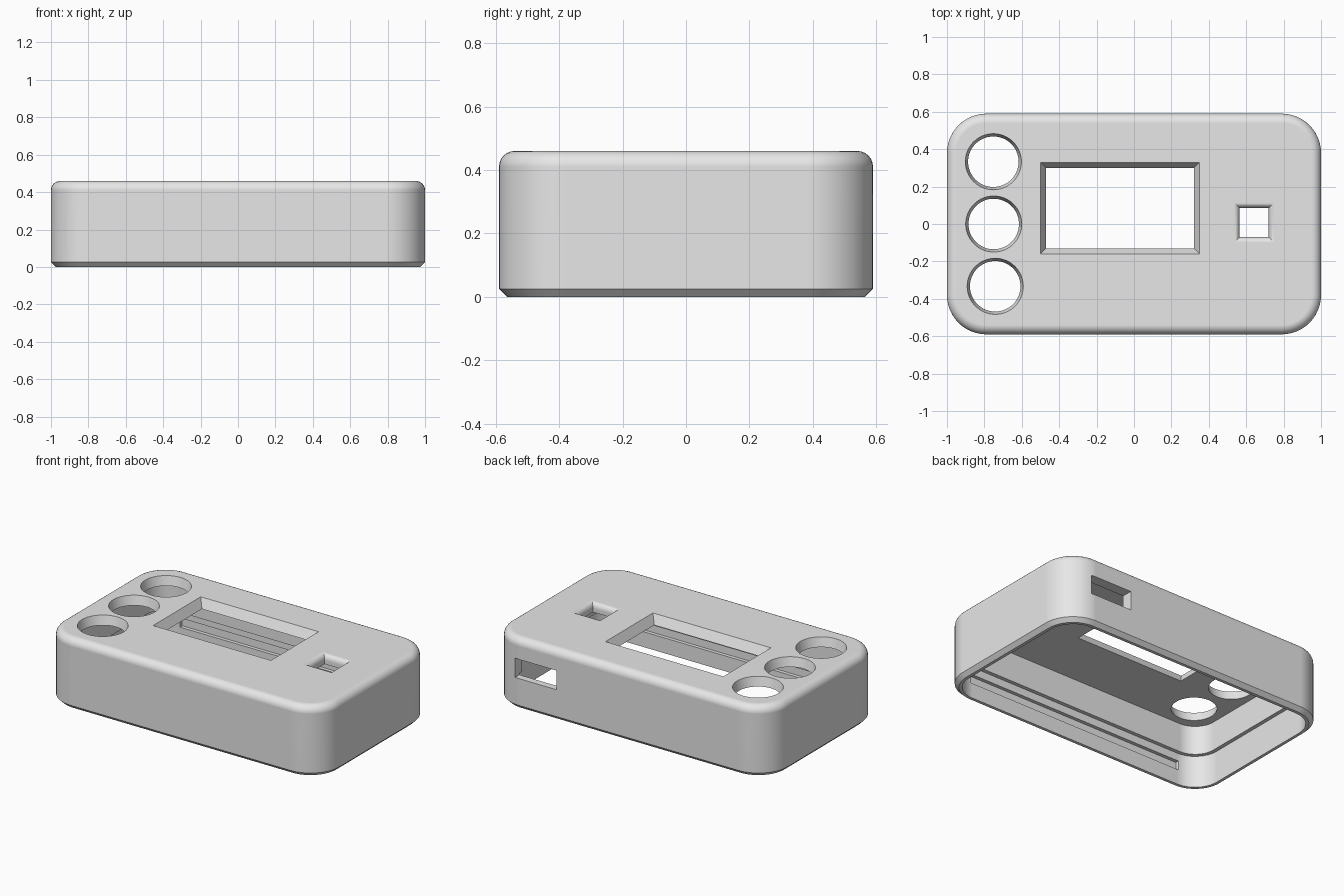
import bpy, bmesh, math

cube = bpy.data.objects.get("Cube")
if cube:
    bpy.data.objects.remove(cube, do_unlink=True)

HALF_X, HALF_Y, HEIGHT, CORNER = 1.0, 0.59, 0.46, 0.21
FILLET, CEILING, WALL, LIP, LEDGE_Z = 0.05, 0.40, 0.07, 0.045, 0.21

grey = bpy.data.materials.new("plain grey")
grey.use_nodes = True
colour = (0.8, 0.8, 0.8, 1)
grey.diffuse_color = colour
grey.node_tree.nodes["Principled BSDF"].inputs["Base Color"].default_value = colour


def rounded_rect(inset, z, steps=12):
    """Points of the case outline, moved inwards by inset."""
    r = CORNER - inset
    points = []
    for quarter, (sx, sy) in enumerate([(1, 1), (-1, 1), (-1, -1), (1, -1)]):
        for i in range(steps + 1):
            a = math.radians(90) * (quarter + i / steps)
            points.append((sx * (HALF_X - CORNER) + r * math.cos(a),
                           sy * (HALF_Y - CORNER) + r * math.sin(a), z))
    return points


def circle(cx, cy, r, z, n=64):
    return [(cx + r * math.cos(2 * math.pi * i / n),
             cy + r * math.sin(2 * math.pi * i / n), z) for i in range(n)]


def rect(x0, x1, y0, y1, grow, z):
    return [(x0 - grow, y0 - grow, z), (x1 + grow, y0 - grow, z),
            (x1 + grow, y1 + grow, z), (x0 - grow, y1 + grow, z)]


def loft(name, rings):
    """Closed solid through a stack of matching rings."""
    bm = bmesh.new()
    loops = [[bm.verts.new(p) for p in ring] for ring in rings]
    n = len(loops[0])
    for low, high in zip(loops, loops[1:]):
        for i in range(n):
            j = (i + 1) % n
            bm.faces.new((low[i], low[j], high[j], high[i]))
    bm.faces.new(loops[0][::-1])
    bm.faces.new(loops[-1])
    bmesh.ops.recalc_face_normals(bm, faces=bm.faces)
    mesh = bpy.data.meshes.new(name)
    bm.to_mesh(mesh)
    bm.free()
    mesh.materials.append(grey)
    obj = bpy.data.objects.new(name, mesh)
    bpy.context.collection.objects.link(obj)
    return obj


# Hollow case: ceiling, inner wall, lid ledge, rim, chamfer, outer wall, top fillet
profile = [(WALL, CEILING), (WALL, LEDGE_Z), (LIP, LEDGE_Z), (LIP, 0), (0.025, 0), (0, 0.025)]
for i in range(7):
    a = math.radians(90) * i / 6
    profile.append((FILLET * (1 - math.cos(a)), HEIGHT - FILLET + FILLET * math.sin(a)))
case = loft("case_shell", [rounded_rect(inset, z) for inset, z in profile])

cutters = []

# Three tapered round button holes
for x, y in [(-0.752, 0.333), (-0.75, 0), (-0.742, -0.333)]:
    cutters.append(loft("button_hole_cutter",
                        [circle(x, y, 0.1325, 0.39), circle(x, y, 0.1525, 0.47)]))

# Bevelled screen window
cutters.append(loft("screen_window_cutter",
                    [rect(-0.47, 0.32, -0.13, 0.30, g, z)
                     for g, z in [(-0.005, 0.39), (0.035, 0.47)]]))

# Small square opening with a flared edge
flare = [(0, 0.38), (0, 0.425)]
for i in range(1, 7):
    a = math.radians(90) * i / 6
    flare.append((0.03 * (1 - math.cos(a)), 0.425 + 0.035 * math.sin(a)))
flare.append((0.03, 0.48))
cutters.append(loft("square_opening_cutter",
                    [rect(0.565, 0.72, -0.07, 0.085, g, z) for g, z in flare]))

# Cable port through the back wall
cutters.append(loft("cable_port_cutter",
                    [rect(0.52, 0.82, 0.45, 0.65, 0, z) for z in (0.20, 0.325)]))

# Lid snap grooves along the front and back inner walls
for side in (-1, 1):
    y0, y1 = sorted((side * 0.50, side * (HALF_Y - 0.022)))
    cutters.append(loft("snap_groove_cutter",
                        [rect(-0.8, 0.8, y0, y1, 0, z) for z in (0.10, 0.16)]))

for cutter in cutters:
    cutter.hide_render = True
    mod = case.modifiers.new(cutter.name, "BOOLEAN")
    mod.operation = "DIFFERENCE"
    mod.solver = "EXACT"
    mod.object = cutter

# Bake the cuts, then drop the cutters
bpy.context.view_layer.update()
cut_mesh = bpy.data.meshes.new_from_object(
    case.evaluated_get(bpy.context.evaluated_depsgraph_get()))
case.modifiers.clear()
case.data = cut_mesh
for cutter in cutters:
    bpy.data.objects.remove(cutter, do_unlink=True)

# Smooth rounds with crisp edges and flat panels
bpy.ops.object.select_all(action="DESELECT")
case.select_set(True)
bpy.context.view_layer.objects.active = case
bpy.ops.object.shade_smooth_by_angle(angle=math.radians(30))
weighted = case.modifiers.new("flat_panels", "WEIGHTED_NORMAL")
weighted.keep_sharp = True
